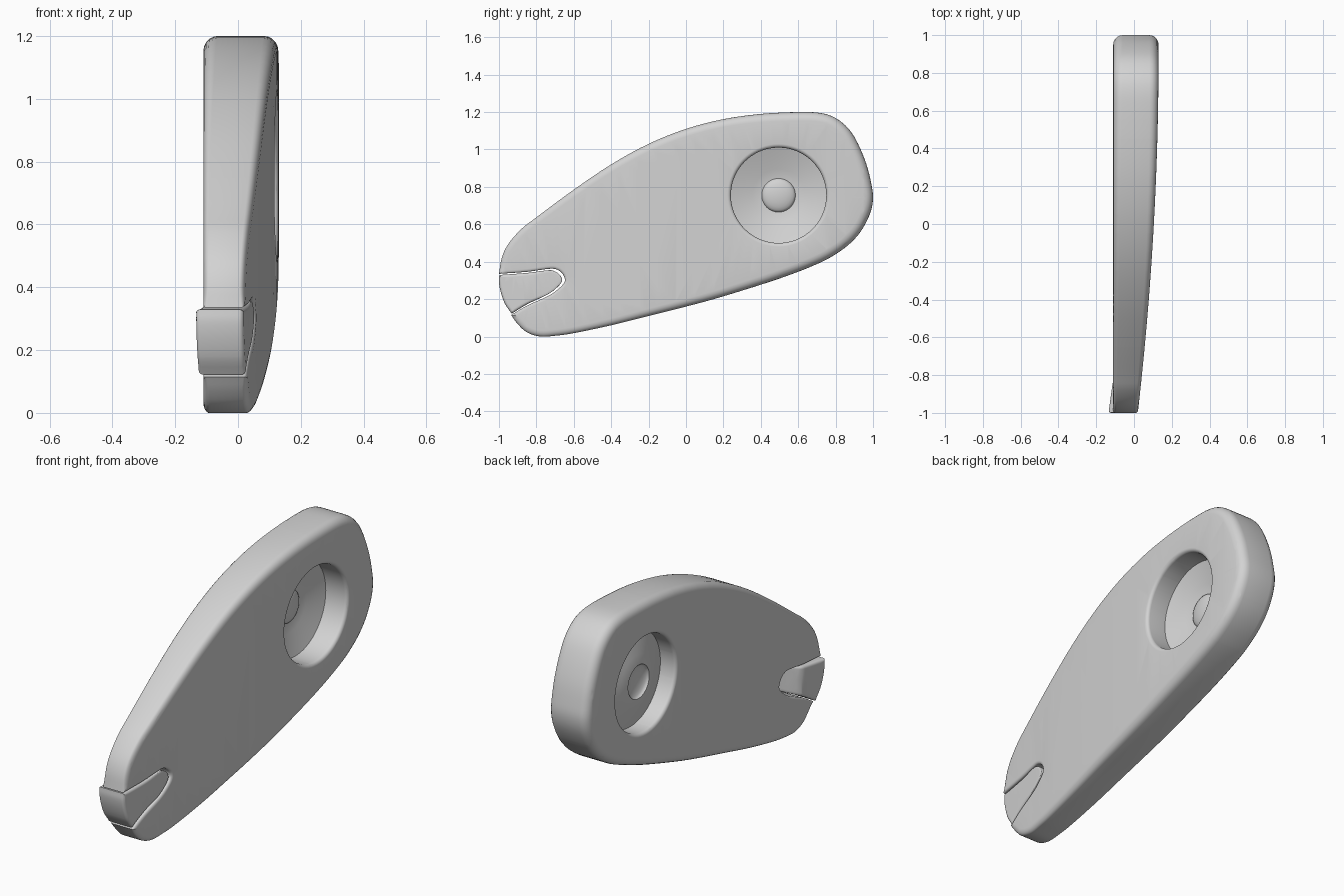
import bpy, bmesh, math
from mathutils import Vector

if "Cube" in bpy.data.objects:
    bpy.data.objects.remove(bpy.data.objects["Cube"])

grey = bpy.data.materials.new("light_grey")
grey.diffuse_color = (0.65, 0.65, 0.65, 1)
grey.use_nodes = True
grey.node_tree.nodes["Principled BSDF"].inputs["Base Color"].default_value = grey.diffuse_color


def spline(pts, n=5):
    """Open Catmull-Rom curve through (y, z) points."""
    p = [Vector(q) for q in pts]
    p = [2 * p[0] - p[1]] + p + [2 * p[-1] - p[-2]]
    out = []
    for i in range(1, len(p) - 2):
        a, b, c, d = p[i - 1:i + 3]
        for k in range(n):
            t = k / n
            out.append(0.5 * (2 * b + (c - a) * t + (2 * a - 5 * b + 4 * c - d) * t * t
                              + (3 * b - a - 3 * c + d) * t ** 3))
    out.append(p[-2])
    return out


def finish(name, bm):
    bmesh.ops.recalc_face_normals(bm, faces=bm.faces[:])
    me = bpy.data.meshes.new(name)
    bm.to_mesh(me)
    bm.free()
    ob = bpy.data.objects.new(name, me)
    bpy.context.collection.objects.link(ob)
    me.materials.append(grey)
    bpy.ops.object.select_all(action='DESELECT')
    ob.select_set(True)
    bpy.context.view_layer.objects.active = ob
    bpy.ops.object.shade_smooth_by_angle(angle=math.radians(40))
    return ob


def slab(name, loops, thick, lo, hi, step):
    """Rounded plate from closed (y, z) loops with edge radii, spanning x = lo(y)..hi(y)."""
    bm = bmesh.new()
    caps = ([], [])
    arc = [math.pi / 2 * i / 5 for i in range(6)]
    for pts, radii in loops:
        n = len(pts)
        normals = []
        for i in range(n):
            d = (pts[(i + 1) % n] - pts[i]).normalized() + (pts[i] - pts[i - 1]).normalized()
            normals.append(Vector((d.y, -d.x)).normalized())
        rings = []
        for side in (0, 1):
            for a in (arc if side == 0 else arc[::-1]):
                ring = []
                for p, m, r in zip(pts, normals, radii):
                    q = p + m * r * (1 - math.sin(a))
                    x = r * (1 - math.cos(a))
                    ring.append(bm.verts.new((thick - x if side else x, q.x, q.y)))
                rings.append(ring)
        for ra, rb in zip(rings, rings[1:]):
            for i in range(n):
                j = (i + 1) % n
                bm.faces.new((ra[i], ra[j], rb[j], rb[i]))
        for cap, ring in zip(caps, (rings[0], rings[-1])):
            cap += [bm.edges.get((ring[i], ring[(i + 1) % n])) for i in range(n)]
    for cap in caps:
        bmesh.ops.triangle_fill(bm, edges=cap, use_beauty=True)
    # slice across the length so the faces can follow the curved thickness
    y = -1 + step / 2
    while y < 1:
        bmesh.ops.bisect_plane(bm, geom=bm.verts[:] + bm.edges[:] + bm.faces[:],
                               plane_co=(0, y, 0), plane_no=(0, 1, 0), dist=1e-5)
        y += step
    for v in bm.verts:
        a, b = lo(v.co.y), hi(v.co.y)
        v.co.x = a + (b - a) * v.co.x / thick
    return finish(name, bm)


def right_face(y):
    return 0.105 + 0.055 * y - 0.03 * y * y


# body: teardrop plate with a front notch and a round opening
outline = spline([(-1, .335), (-.985, .42), (-.95, .495), (-.88, .575), (-.8, .637), (-.6, .785),
                  (-.4, .92), (-.2, 1.03), (0, 1.11), (.2, 1.162), (.4, 1.19), (.6, 1.2),
                  (.72, 1.195), (.8, 1.168), (.87, 1.11), (.92, 1.03), (.965, .92), (.99, .82),
                  (1, .74), (.985, .66), (.94, .57), (.88, .5), (.8, .44), (.7, .387), (.5, .31),
                  (.2, .215), (0, .16), (-.2, .11), (-.4, .06), (-.6, .018), (-.7, .004),
                  (-.78, 0), (-.85, .022), (-.9, .067), (-.935, .115)], 4)
notch = spline([(-.935, .115), (-.85, .165), (-.74, .215), (-.685, .252), (-.648, .295),
                (-.662, .338), (-.70, .361), (-.75, .36), (-.85, .346), (-1, .335)], 4)[1:-1]
body_loop = outline + notch
edge = [0.03 + 0.01 * (p.x + 1) for p in outline] + [0.016] * len(notch)
for i in (0, 1, 2, 3):
    edge[i] = edge[len(outline) - 1 - i] = 0.018 + 0.004 * i

CY, CZ, R = 0.495, 0.755, 0.255
hole = [Vector((CY + R * math.cos(a), CZ + R * math.sin(a)))
        for a in (2 * math.pi * i / 72 for i in range(72))]
slab("body", [(body_loop, edge), (hole, [0.02] * 72)], 0.24,
     lambda y: -0.11, right_face, 0.1)


# front wedge: tapered insert in the notch, standing proud on the left
def wedge_left(y):
    if y < -0.84:
        return -0.135 + 0.022 * (y + 1) / 0.16
    t = min(1, (y + 0.84) / 0.1)
    return -0.113 + 0.115 * t * t * (3 - 2 * t)


wedge = spline([(-.998, .329), (-.85, .34), (-.75, .353), (-.71, .352), (-.675, .33), (-.664, .295),
                (-.695, .257), (-.745, .222), (-.85, .172), (-.932, .122)], 4)
wedge += spline([(-.932, .122), (-.968, .175), (-.99, .235), (-1, .29), (-.998, .329)], 4)[1:-1]
slab("front_wedge", [(wedge, [0.015] * len(wedge))], 0.16,
     wedge_left, lambda y: right_face(y) - 0.003, 0.02)

# dished disc with a central dome, inside the opening
right = [(0.258, 0.0), (0.2, -0.02), (0.14, -0.037), (0.092, -0.05)]
right += [(0.09 * math.cos(a), -0.05 + 0.028 * math.sin(a))
          for a in (math.pi / 2 * i / 6 for i in range(7))]
right[-1] = (0, right[-1][1])
bm = bmesh.new()
path = right + [(r, x - 0.014) for r, x in right[::-1]]
vs = [bm.verts.new((x, CY + r, CZ)) for r, x in path]
es = [bm.edges.new(e) for e in zip(vs, vs[1:] + vs[:1])]
bmesh.ops.spin(bm, geom=vs + es, cent=(0, CY, CZ), axis=(1, 0, 0),
               angle=2 * math.pi, steps=64, use_merge=False)
bmesh.ops.remove_doubles(bm, verts=bm.verts[:], dist=1e-4)
finish("dished_disc", bm)
